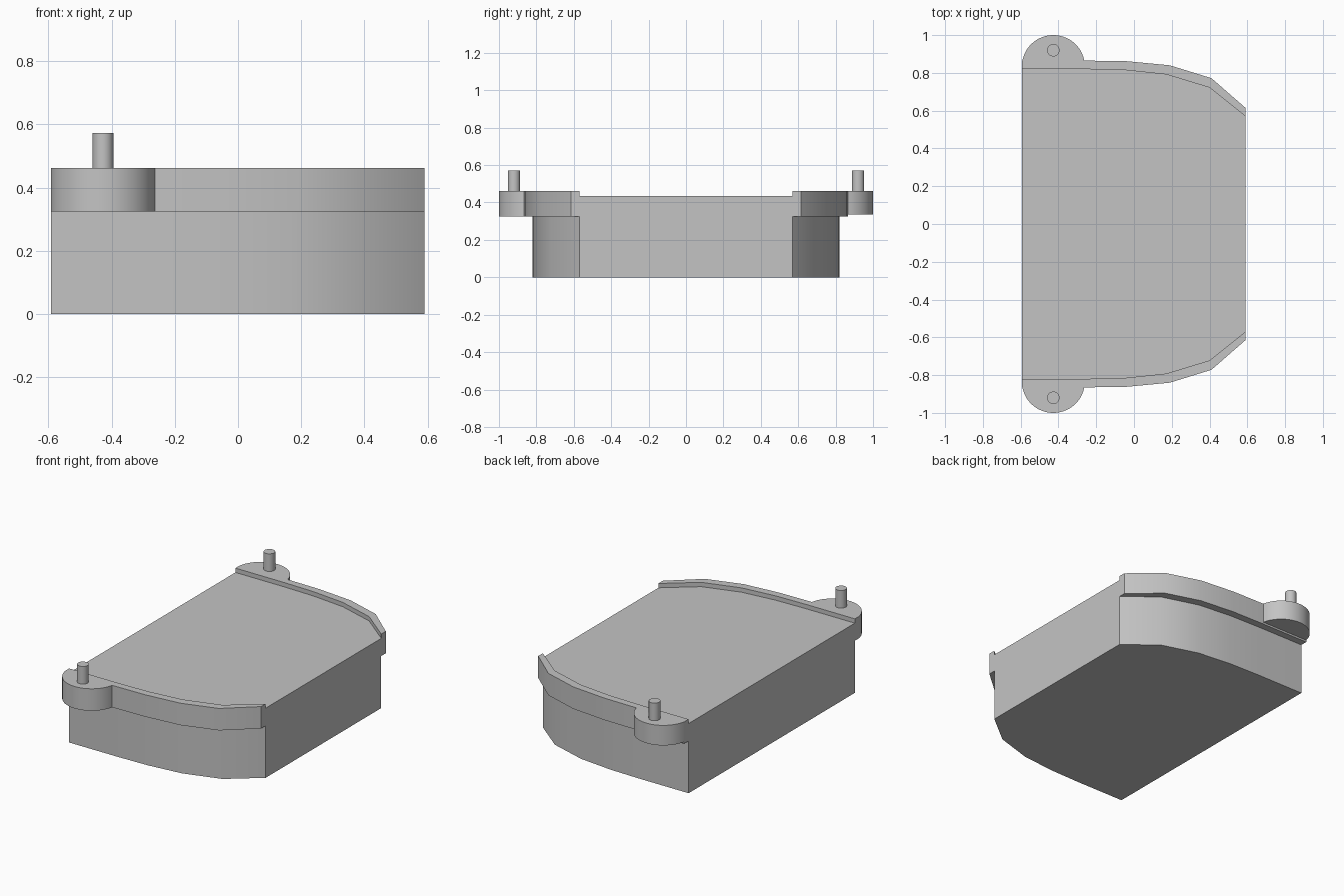
import bpy, bmesh, math

if "Cube" in bpy.data.objects:
    bpy.data.objects.remove(bpy.data.objects["Cube"], do_unlink=True)

grey = bpy.data.materials.new("plain grey")
grey.use_nodes = True
COLOUR = (0.55, 0.55, 0.55, 1)
grey.diffuse_color = COLOUR
grey.node_tree.nodes["Principled BSDF"].inputs["Base Color"].default_value = COLOUR


def prism(name, outline, z0, z1):
    """Extrude a flat outline from z0 up to z1."""
    bm = bmesh.new()
    face = bm.faces.new([bm.verts.new((x, y, z0)) for x, y in outline])
    top = bmesh.ops.extrude_face_region(bm, geom=[face])["geom"]
    for v in top:
        if isinstance(v, bmesh.types.BMVert):
            v.co.z = z1
    bmesh.ops.recalc_face_normals(bm, faces=bm.faces)
    mesh = bpy.data.meshes.new(name)
    bm.to_mesh(mesh)
    bm.free()
    mesh.materials.append(grey)
    obj = bpy.data.objects.new(name, mesh)
    bpy.context.collection.objects.link(obj)
    bpy.ops.object.select_all(action='DESELECT')
    obj.select_set(True)
    bpy.context.view_layer.objects.active = obj
    bpy.ops.object.shade_smooth_by_angle(angle=math.radians(30))
    return obj


def arc(cx, cy, r, start, end, n):
    return [(cx + r * math.cos(start + (end - start) * i / n),
             cy + r * math.sin(start + (end - start) * i / n)) for i in range(n + 1)]


LEFT, RIGHT = -0.592, 0.59
RIM_BOTTOM, RIM_TOP = 0.325, 0.462
EAR_X, EAR_Y, EAR_R = -0.427, 0.833, 0.167

# Curved end outlines: body wall and the rim outside it
inner = [(LEFT, 0.82), (-0.26, 0.82), (-0.05, 0.815), (0.17, 0.792), (0.4, 0.722), (RIGHT, 0.57)]
outer = [(LEFT, 0.865), (-0.26, 0.865), (-0.04, 0.862), (0.19, 0.84), (0.41, 0.772), (RIGHT, 0.615)]

# Main block
prism("body", inner + [(x, -y) for x, y in reversed(inner)], 0, 0.435)

# Raised rim, round ear and pin at each end
cut = math.asin((0.865 - EAR_Y) / EAR_R)
ear = arc(EAR_X, EAR_Y, EAR_R, cut, math.pi - cut, 32)
pin = arc(EAR_X, 0.92, 0.033, 0, 2 * math.pi, 24)[:-1]
for side, s, ear_bottom in (("front", -1, RIM_BOTTOM), ("back", 1, 0.337)):
    def flip(points):
        return [(x, s * y) for x, y in points]
    prism(side + "_rim", flip(inner + outer[::-1]), RIM_BOTTOM, RIM_TOP)
    prism(side + "_ear", flip(ear), ear_bottom, RIM_TOP)
    prism(side + "_pin", flip(pin), RIM_TOP, 0.572)
